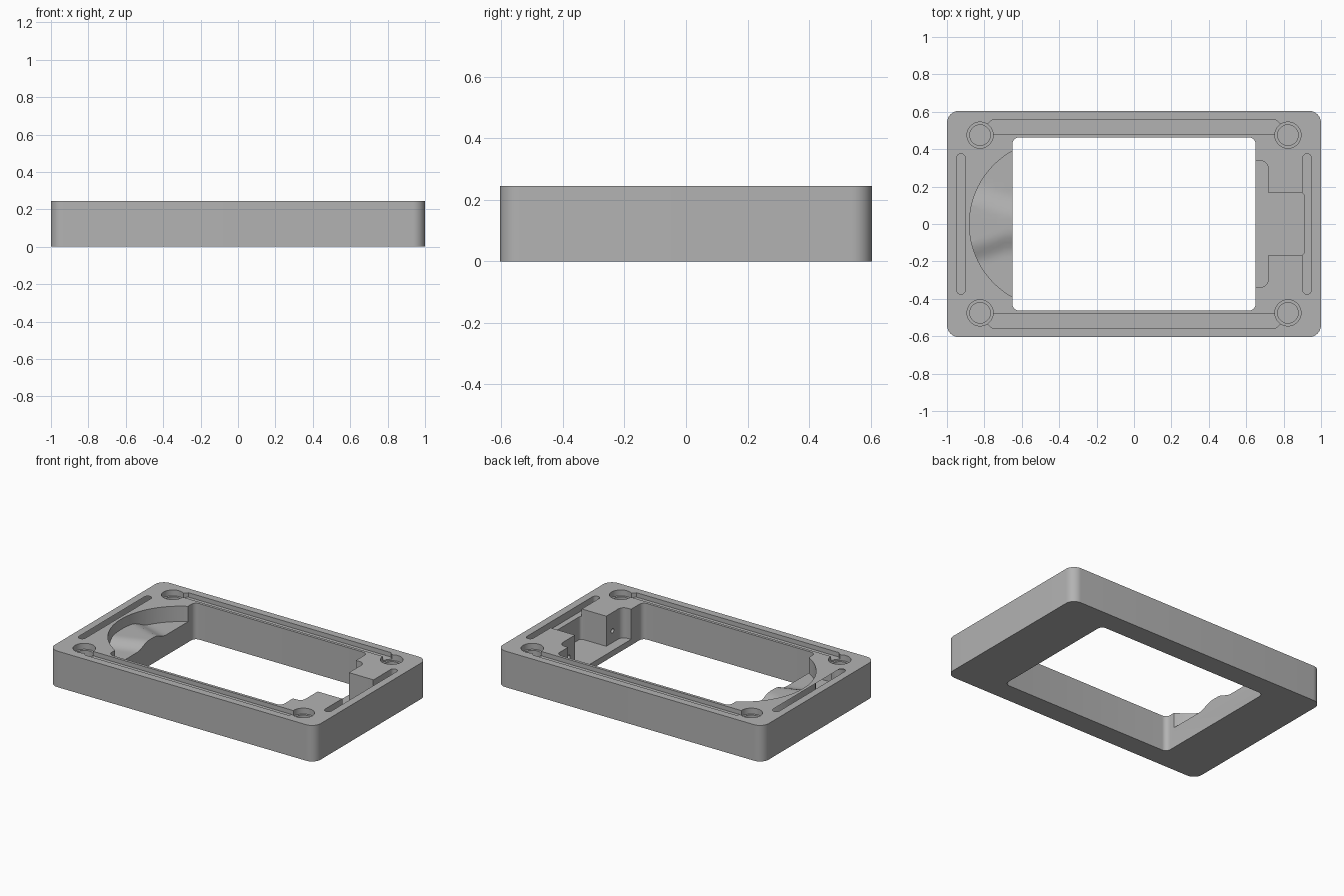
import bpy, bmesh, math
from mathutils import Vector

cube = bpy.data.objects.get("Cube")
if cube:
    bpy.data.objects.remove(cube, do_unlink=True)

TOP, HX, HY = 0.245, 1.0, 0.605

grey = bpy.data.materials.new("plain grey")
grey.use_nodes = True
color = (0.45, 0.45, 0.45, 1)
grey.diffuse_color = color
grey.node_tree.nodes["Principled BSDF"].inputs["Base Color"].default_value = color


def make_object(name, bm):
    bmesh.ops.recalc_face_normals(bm, faces=bm.faces)
    mesh = bpy.data.meshes.new(name)
    bm.to_mesh(mesh)
    bm.free()
    mesh.materials.append(grey)
    obj = bpy.data.objects.new(name, mesh)
    bpy.context.collection.objects.link(obj)
    return obj


def prism(name, outline, z0, z1):
    bm = bmesh.new()
    face = bm.faces.new([bm.verts.new((x, y, z0)) for x, y in outline])
    grown = bmesh.ops.extrude_face_region(bm, geom=[face])["geom"]
    verts = [g for g in grown if isinstance(g, bmesh.types.BMVert)]
    bmesh.ops.translate(bm, verts=verts, vec=(0, 0, z1 - z0))
    return make_object(name, bm)


def rounded_rect(x0, x1, y0, y1, r, steps=8):
    corners = [(x1 - r, y1 - r), (x0 + r, y1 - r), (x0 + r, y0 + r), (x1 - r, y0 + r)]
    points = []
    for quarter, (cx, cy) in enumerate(corners):
        for i in range(steps + 1):
            a = math.pi / 2 * (quarter + i / steps)
            points.append((cx + r * math.cos(a), cy + r * math.sin(a)))
    return points


def circle(cx, cy, r, steps=48):
    turn = 2 * math.pi / steps
    return [(cx + r * math.cos(i * turn), cy + r * math.sin(i * turn)) for i in range(steps)]


def cut(target, cutter):
    mod = target.modifiers.new("cut", "BOOLEAN")
    mod.operation = "DIFFERENCE"
    mod.solver = "EXACT"
    mod.object = cutter
    bpy.context.view_layer.objects.active = target
    bpy.ops.object.modifier_apply(modifier=mod.name)
    bpy.data.objects.remove(cutter, do_unlink=True)


# Frame body with the central window
frame = prism("frame", rounded_rect(-HX, HX, -HY, HY, 0.065, 10), 0, TOP)
cut(frame, prism("window", rounded_rect(-0.65, 0.65, -0.463, 0.463, 0.035), -0.1, 0.4))


# Round thumb recess with a gently raised middle
def recess_floor(x, y):
    spread = 0.11 + 0.35 * (-0.65 - x)
    t = min(1, max(0, (abs(y) - spread + 0.08) / 0.12))
    return 0.14 + 0.035 * (1 - t * t * (3 - 2 * t))


bm = bmesh.new()
bmesh.ops.create_grid(bm, x_segments=16, y_segments=40, size=0.5)
for v in bm.verts:
    v.co.x = -0.65 + v.co.x * 0.7
    v.co.y *= 1.0
    v.co.z = recess_floor(v.co.x, v.co.y)
grown = bmesh.ops.extrude_face_region(bm, geom=bm.faces[:])["geom"]
for v in grown:
    if isinstance(v, bmesh.types.BMVert):
        v.co.z = 0.4
wave = make_object("wave_block", bm)
disc = prism("recess_disc", circle(-0.434, 0, 0.446, 96), 0.05, 0.35)
mod = disc.modifiers.new("shape", "BOOLEAN")
mod.operation = "INTERSECT"
mod.solver = "EXACT"
mod.object = wave
bpy.context.view_layer.objects.active = disc
bpy.ops.object.modifier_apply(modifier=mod.name)
bpy.data.objects.remove(wave, do_unlink=True)
cut(frame, disc)

# Stepped connector pocket and its two pilot holes
cut(frame, prism("wide_pocket", rounded_rect(0.5, 0.717, -0.338, 0.338, 0.04), 0.04, 0.4))
cut(frame, prism("deep_pocket", rounded_rect(0.5, 0.91, -0.168, 0.168, 0.02), 0.04, 0.4))
for side in (-1, 1):
    bm = bmesh.new()
    bmesh.ops.create_cone(bm, cap_ends=True, segments=20, radius1=0.015, radius2=0.015, depth=0.16)
    for v in bm.verts:
        v.co = Vector((v.co.z + 0.74, v.co.x + side * 0.235, v.co.y + 0.12))
    cut(frame, make_object("pilot_hole", bm))

# Seal channels, end slots and corner screw seats
for side in (-1, 1):
    half = [(0.76, 0.555), (0.82, 0.5), (0.82, 0.465), (0.755, 0.465), (0.755, 0.482)]
    outline = [(x, y * side) for x, y in half] + [(-x, y * side) for x, y in reversed(half)]
    cut(frame, prism("channel", outline, TOP - 0.03, 0.4))
    x = side * 0.925
    cut(frame, prism("slot", rounded_rect(x - 0.024, x + 0.024, -0.375, 0.375, 0.0239), TOP - 0.05, 0.4))
    for end in (-1, 1):
        cx, cy = end * 0.823, side * 0.475
        cut(frame, prism("seat", circle(cx, cy, 0.07), TOP - 0.04, 0.4))
        cut(frame, prism("screw_hole", circle(cx, cy, 0.055), TOP - 0.12, 0.4))

# Smooth the curved walls and keep the rims crisp
bpy.ops.object.select_all(action="DESELECT")
frame.select_set(True)
bpy.context.view_layer.objects.active = frame
bpy.ops.object.shade_smooth_by_angle(angle=math.radians(30))
